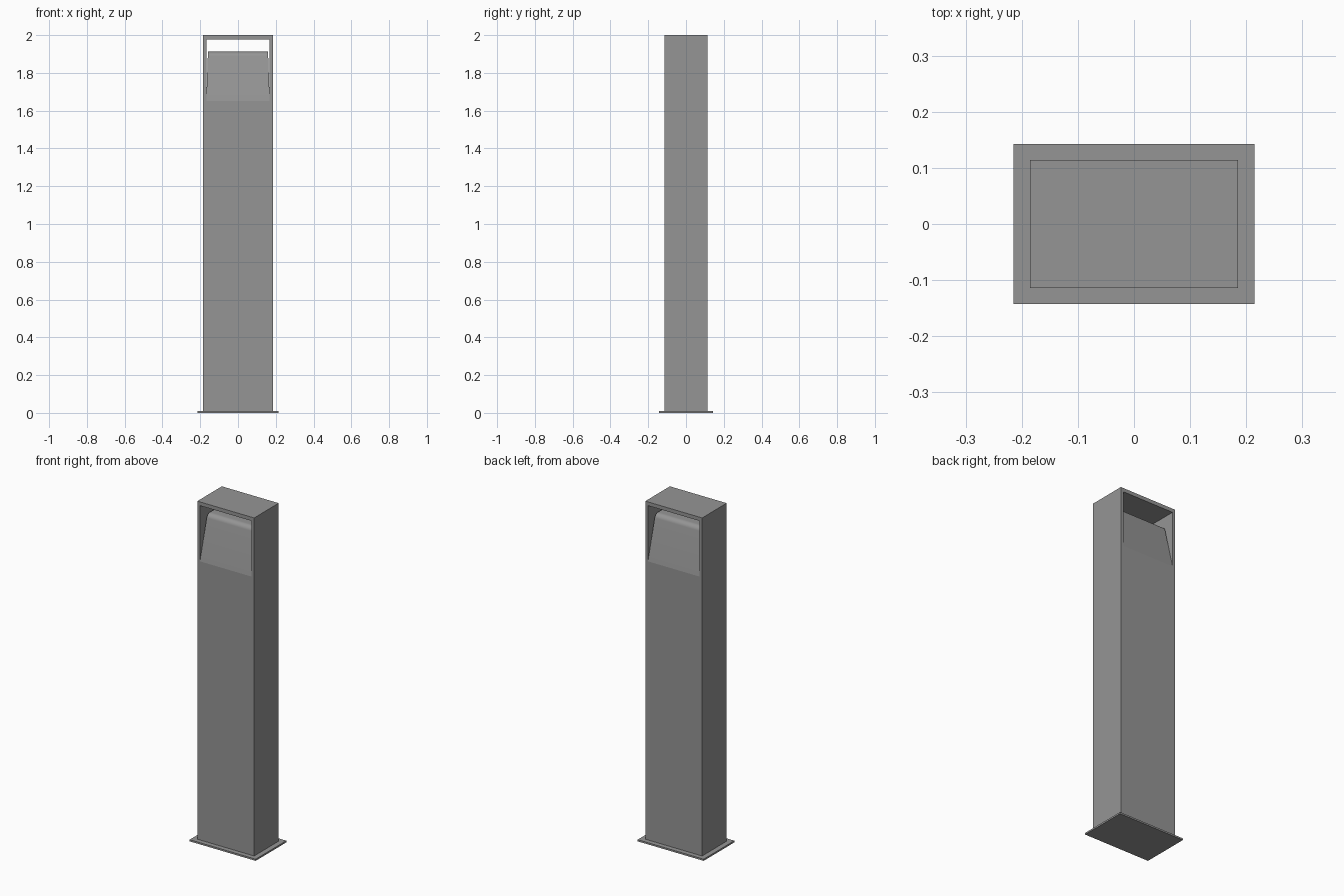
import bpy, bmesh, math

if "Cube" in bpy.data.objects:
    bpy.data.objects.remove(bpy.data.objects["Cube"])

W, D, H = 0.185, 0.114, 2.0      # column half width, half depth, height
SILL, LINTEL, IN = 1.65, 1.978, 0.168   # opening: bottom, top, half width
TOP = 1.912                      # top of the wedge-shaped head

# Dark grey painted metal
paint = bpy.data.materials.new("dark_grey")
paint.diffuse_color = (0.3, 0.3, 0.3, 1)
paint.use_nodes = True
paint.node_tree.nodes["Principled BSDF"].inputs["Base Color"].default_value = paint.diffuse_color


def box(name, hx, hy, z0, z1):
    bpy.ops.mesh.primitive_cube_add(size=2, location=(0, 0, (z0 + z1) / 2))
    ob = bpy.context.object
    ob.name = name
    ob.scale = (hx, hy, (z1 - z0) / 2)
    bpy.ops.object.transform_apply(location=True, rotation=False, scale=True)
    ob.data.materials.append(paint)
    return ob


# Thin ground plate
box("base_plate", 0.215, 0.1425, 0, 0.01)

# Column with a window running through it front to back
column = box("column", W, D, 0.01, H)
cutter = box("window_cutter", IN, D + 0.1, SILL, LINTEL)
cutter.hide_render = True
mod = column.modifiers.new("window", 'BOOLEAN')
mod.object = cutter
mod.operation = 'DIFFERENCE'
mod.solver = 'EXACT'
bpy.context.view_layer.objects.active = column
bpy.ops.object.modifier_apply(modifier="window")
bpy.data.objects.remove(cutter)

# Head: wedge profile with rounded top edges, tapering slightly in width
top_half, radius, steps = 0.058, 0.03, 8
lean = math.atan2(D - top_half, TOP - SILL)
# arc centre placed so the arc is tangent to the flank and the top
cz = TOP - radius
cy = top_half + radius * math.tan(lean) - radius / math.cos(lean)
half = [(D, SILL)]
for i in range(steps + 1):
    a = lean + (math.pi / 2 - lean) * i / steps
    half.append((cy + radius * math.cos(a), cz + radius * math.sin(a)))
profile = half + [(-y, z) for y, z in reversed(half)]


def half_width(z):
    return IN - 0.009 * (z - SILL) / (TOP - SILL)


bm = bmesh.new()
ends = [[bm.verts.new((s * half_width(z), y, z)) for y, z in profile] for s in (-1, 1)]
for ring in ends:
    bm.faces.new(ring)
n = len(profile)
for i in range(n):
    j = (i + 1) % n
    bm.faces.new((ends[0][i], ends[0][j], ends[1][j], ends[1][i]))
bmesh.ops.recalc_face_normals(bm, faces=bm.faces)
mesh = bpy.data.meshes.new("lamp_head")
bm.to_mesh(mesh)
bm.free()
mesh.materials.append(paint)
head = bpy.data.objects.new("lamp_head", mesh)
bpy.context.collection.objects.link(head)

bpy.ops.object.select_all(action='DESELECT')
head.select_set(True)
bpy.context.view_layer.objects.active = head
bpy.ops.object.shade_smooth_by_angle(angle=math.radians(30))
